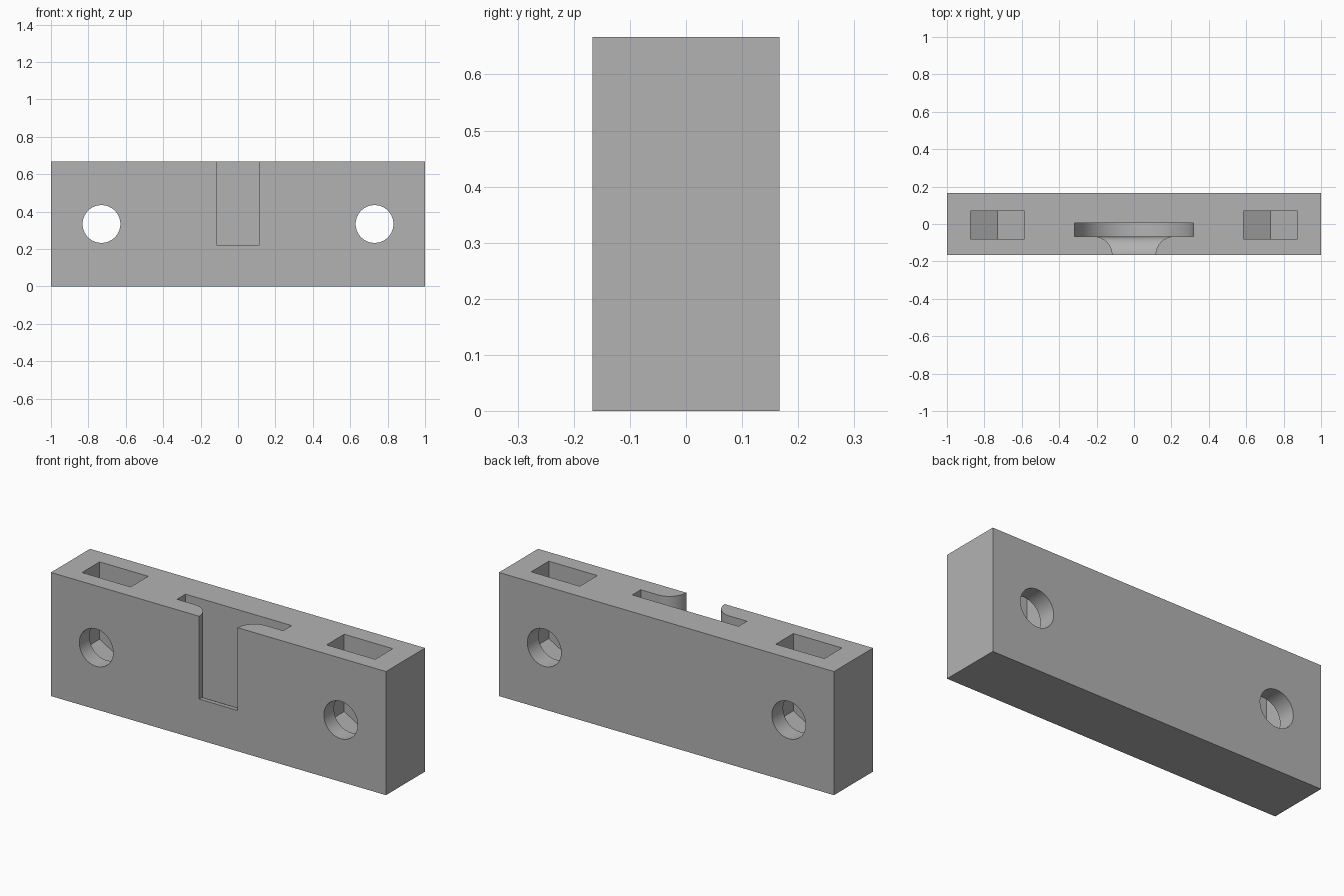
import bpy
import bmesh
from math import cos, sin, pi, sqrt, radians

if "Cube" in bpy.data.objects:
    bpy.data.objects.remove(bpy.data.objects["Cube"], do_unlink=True)

HEIGHT, DEPTH = 0.667, 0.333
FRONT, MID_Z, ABOVE = -DEPTH / 2, HEIGHT / 2, 0.8

grey = bpy.data.materials.new("plain grey")
grey.use_nodes = True
colour = (0.45, 0.45, 0.45, 1)
grey.diffuse_color = colour
grey.node_tree.nodes["Principled BSDF"].inputs["Base Color"].default_value = colour


def loft(name, rings):
    """Closed solid through rings of (x, y, z) points."""
    bm = bmesh.new()
    loops = [[bm.verts.new(p) for p in ring] for ring in rings]
    bm.faces.new(loops[0])
    bm.faces.new(loops[-1])
    for a, b in zip(loops, loops[1:]):
        for i in range(len(a)):
            j = (i + 1) % len(a)
            bm.faces.new((a[i], a[j], b[j], b[i]))
    bmesh.ops.recalc_face_normals(bm, faces=bm.faces)
    mesh = bpy.data.meshes.new(name)
    bm.to_mesh(mesh)
    bm.free()
    obj = bpy.data.objects.new(name, mesh)
    bpy.context.collection.objects.link(obj)
    mesh.materials.append(grey)
    return obj


def prism(name, outline, y0, y1):
    """Extrude an (x, z) outline along y."""
    return loft(name, [[(x, y, z) for x, z in outline] for y in (y0, y1)])


def arc(cx, r, start, end, steps):
    angles = [start + (end - start) * i / steps for i in range(steps + 1)]
    return [(cx + r * cos(a), MID_Z + r * sin(a)) for a in angles]


def cut(target, cutter):
    mod = target.modifiers.new("cut", "BOOLEAN")
    mod.operation = "DIFFERENCE"
    mod.solver = "EXACT"
    mod.object = cutter
    bpy.context.view_layer.objects.active = target
    bpy.ops.object.modifier_apply(modifier=mod.name)
    bpy.data.objects.remove(cutter, do_unlink=True)


# Main block
block = prism("holder_block", [(-1, 0), (1, 0), (1, HEIGHT), (-1, HEIGHT)],
              FRONT, -FRONT)

# Bolt holes and top-loading hexagonal nut pockets
for x in (-0.73, 0.73):
    cut(block, prism("bolt_hole", arc(x, 0.101, 0, 2 * pi * 63 / 64, 63), -0.3, 0.3))
    half = 0.145
    hexagon = arc(x, half / cos(pi / 6), -5 * pi / 6, -pi / 6, 2)
    cut(block, prism("nut_pocket",
                     hexagon + [(x + half, ABOVE), (x - half, ABOVE)], -0.08, 0.07))

# Round-bottomed disc slot
disc = arc(0, 0.317, -pi, 0, 48) + [(0.317, ABOVE), (-0.317, ABOVE)]
cut(block, prism("disc_slot", disc, -0.067, 0.005))

# Front window that flares inward to the slot with a quarter-round edge
R = 0.1
rings = []
for y in [-0.25] + [FRONT + R * sin(pi / 2 * i / 12) for i in range(13)] + [-0.05]:
    t = min(max(y - FRONT, 0), R)
    flare = R - sqrt(max(R * R - t * t, 0))
    w, low = 0.115 + flare, 0.22 - flare
    rings.append([(-w, y, low), (w, y, low), (w, y, ABOVE), (-w, y, ABOVE)])
cut(block, loft("front_window", rings))

bpy.ops.object.select_all(action="DESELECT")
block.select_set(True)
bpy.context.view_layer.objects.active = block
bpy.ops.object.shade_smooth_by_angle(angle=radians(30))
